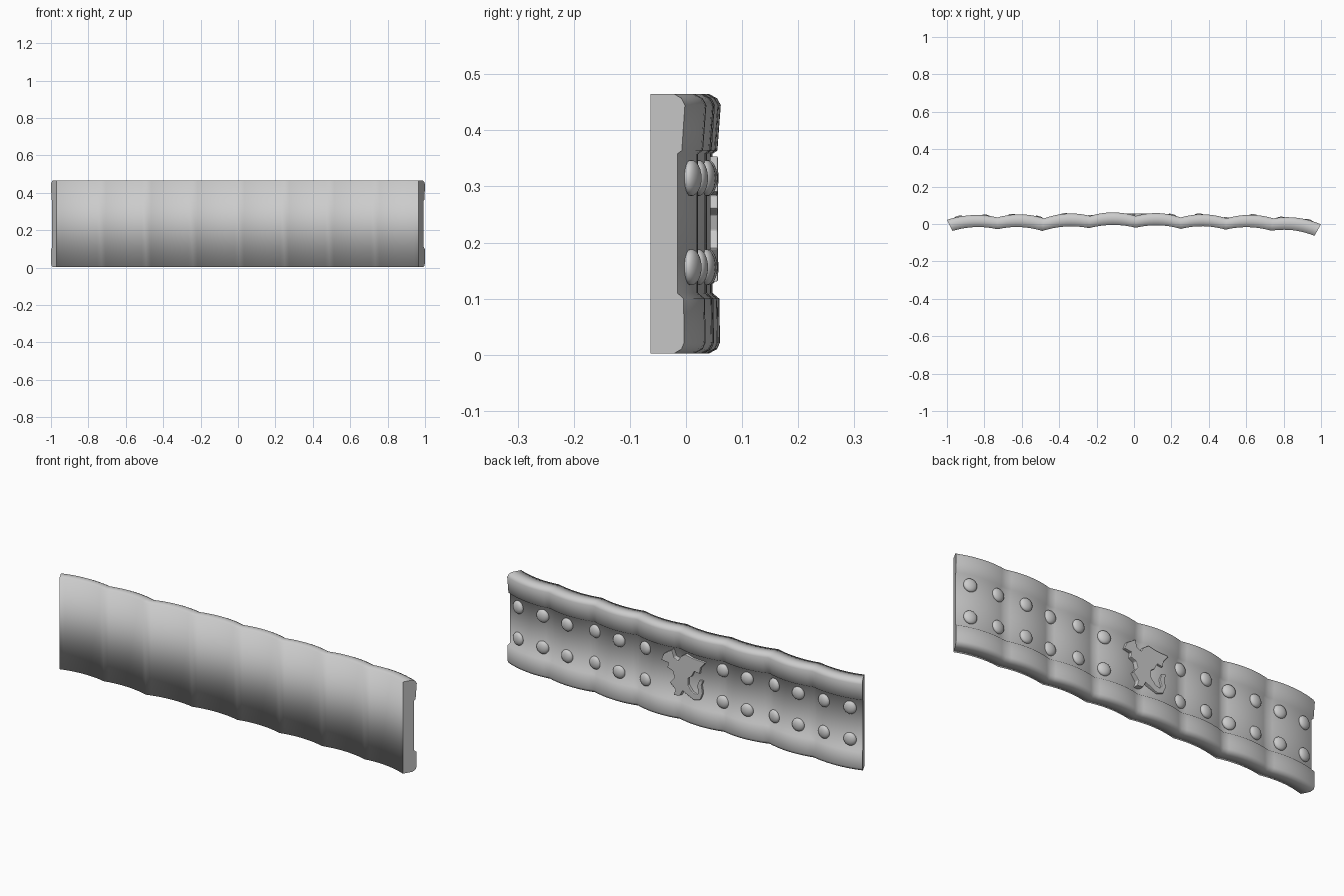
import bpy, bmesh, math

if "Cube" in bpy.data.objects:
    bpy.data.objects.remove(bpy.data.objects["Cube"])

stone = bpy.data.materials.new("light grey")
stone.diffuse_color = (0.6, 0.6, 0.6, 1)
stone.use_nodes = True
stone.node_tree.nodes["Principled BSDF"].inputs["Base Color"].default_value = stone.diffuse_color

# Scallop joints (x, y) on the back and on the front of the panel
BACK = [(-1, .022), (-.73, .035), (-.48, .03), (-.235, .043), (.01, .043),
        (.25, .035), (.495, .03), (.745, .03), (1, -.002)]
FRONT = [(-.97, -.037), (-.73, -.028), (-.49, -.037), (-.24, -.022), (.01, -.02),
         (.25, -.026), (.49, -.03), (.735, -.036), (.965, -.063)]
STEPS = 10
RECESS = .22


def arch(nodes, i, t, rise):
    (x0, y0), (x1, y1) = nodes[i], nodes[i + 1]
    return x0 + (x1 - x0) * t, y0 + (y1 - y0) * t + rise * 4 * t * (1 - t)


def station(i, t, f):
    """Point between the back (f = 0) and the front (f = 1)."""
    bx, by = arch(BACK, i, t, .019)
    fx, fy = arch(FRONT, i, t, .016)
    return bx + (fx - bx) * f, by + (fy - by) * f


def recess_y(x):
    i = max(k for k in range(8) if x >= BACK[k][0])
    t = (x - BACK[i][0]) / (BACK[i + 1][0] - BACK[i][0])
    return station(i, t, RECESS)[1]


def finish(bm, name):
    bmesh.ops.recalc_face_normals(bm, faces=bm.faces[:])
    me = bpy.data.meshes.new(name)
    bm.to_mesh(me)
    bm.free()
    me.materials.append(stone)
    ob = bpy.data.objects.new(name, me)
    bpy.context.collection.objects.link(ob)
    return ob


# Scalloped panel: cross-section (depth fraction, height) swept along x
SECTION = [(1, .002), (.32, .002), (.1, .01), (.02, .022), (.04, .1), (RECESS, .11),
           (RECESS, .358), (.09, .364), (0, .445), (.1, .457), (.32, .465), (1, .465)]
bm = bmesh.new()
rings = []
for k in range(8 * STEPS + 1):
    i = min(k // STEPS, 7)
    t = k / STEPS - i
    ring = []
    for f, z in SECTION:
        x, y = station(i, t, f)
        ring.append(bm.verts.new((x, y, z)))
    rings.append(ring)
n = len(SECTION)
for a, b in zip(rings, rings[1:]):
    for j in range(n):
        bm.faces.new((a[j], a[(j + 1) % n], b[(j + 1) % n], b[j])).smooth = True
bm.faces.new(rings[0])      # flat end caps
bm.faces.new(rings[-1])
finish(bm, "scalloped_panel")

# Two rows of domed studs lying on the recessed band
stud_xs = [.2 + .146 * i for i in range(6)] + [-.23 - .141 * i for i in range(6)]
for x in stud_xs:
    slope = (recess_y(x + .02) - recess_y(x - .02)) / .04
    for z in (.156, .315):
        bpy.ops.mesh.primitive_uv_sphere_add(segments=20, ring_count=12, radius=1,
                                             location=(x, recess_y(x) + .002, z),
                                             rotation=(0, 0, math.atan(slope)))
        ob = bpy.context.object
        ob.name = "stud"
        ob.scale = (.032, .017, .032)
        ob.data.materials.append(stone)
        bpy.ops.object.shade_smooth()

# Winged beast relief in the middle, as seen from the back (left is +x)
BEAST = [(-.1, .29), (-.085, .325), (-.04, .355), (-.028, .32), (-.005, .31), (.01, .335),
         (.035, .352), (.075, .343), (.148, .34), (.12, .305), (.115, .275), (.085, .28),
         (.07, .25), (.05, .235), (.05, .2), (.075, .172), (.1, .165), (.11, .18),
         (.1, .21), (.112, .24), (.135, .245), (.125, .22), (.132, .18), (.118, .145),
         (.085, .135), (.05, .15), (.02, .165), (.005, .135), (-.03, .13), (-.02, .16),
         (-.05, .19), (-.025, .22), (-.035, .25), (-.065, .26), (-.06, .285)]
bm = bmesh.new()
face = bm.faces.new([bm.verts.new((-s, .025, z)) for s, z in BEAST])
ext = bmesh.ops.extrude_face_region(bm, geom=[face])
for v in ext["geom"]:
    if isinstance(v, bmesh.types.BMVert):
        v.co.y = .057
beast = finish(bm, "winged_beast_relief")
bev = beast.modifiers.new("soft_edge", "BEVEL")
bev.width = .003
bev.segments = 2
